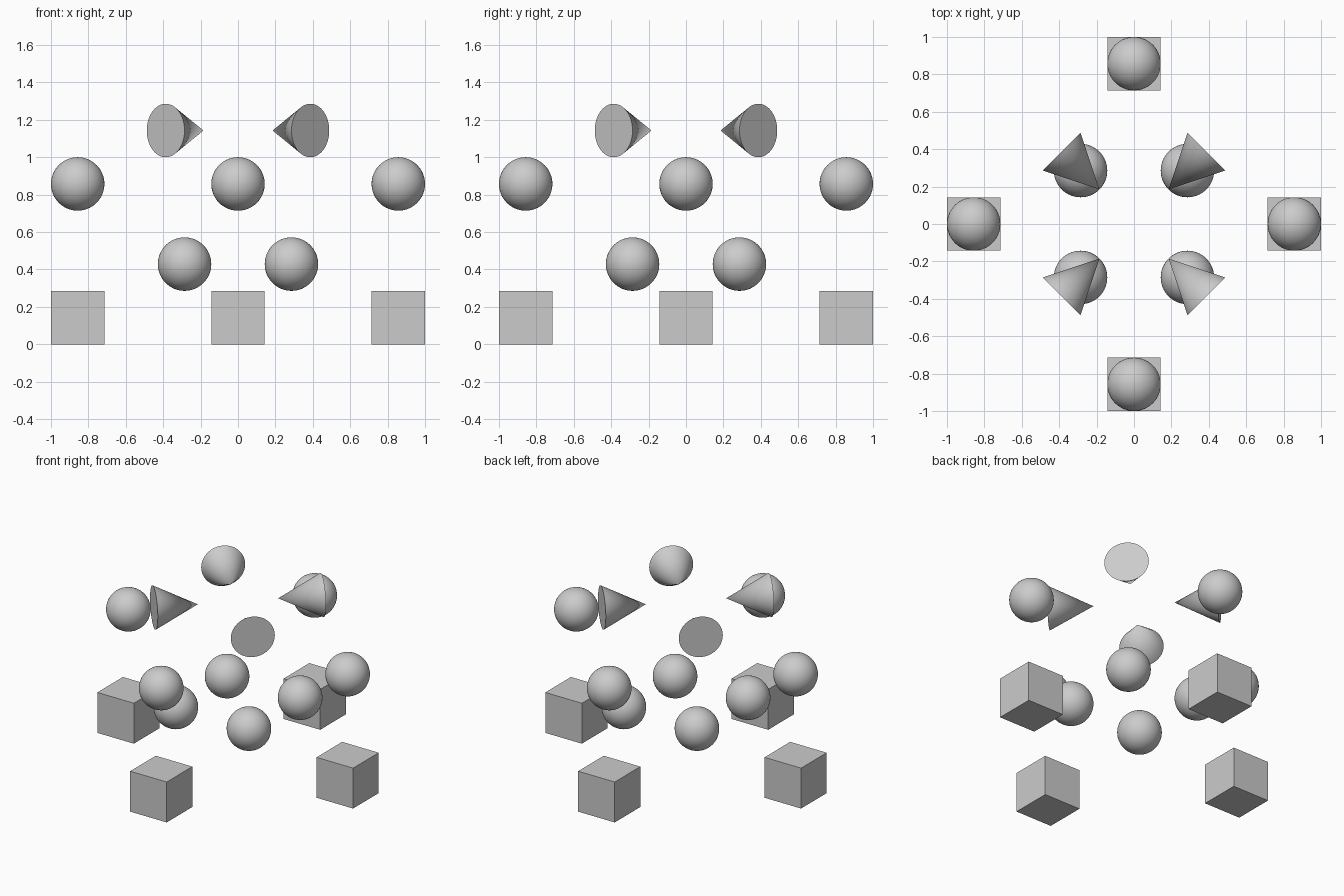
import bpy
from math import pi, cos, sin, sqrt
from mathutils import Vector

if "Cube" in bpy.data.objects:
    bpy.data.objects.remove(bpy.data.objects["Cube"])

U = 2 / 7          # size of every piece
R = U / 2


def finish(name, smooth=True):
    ob = bpy.context.object
    ob.name = name
    if smooth:
        bpy.ops.object.shade_smooth_by_angle(angle=pi / 6)


def ball(name, loc):
    bpy.ops.mesh.primitive_uv_sphere_add(segments=64, ring_count=32, radius=R, location=loc)
    finish(name)


for i in range(4):
    # Cubes on the ground with balls floating above, on the axes
    a = i * pi / 2
    x, y = 3 * U * cos(a), 3 * U * sin(a)
    bpy.ops.mesh.primitive_cube_add(size=U, location=(x, y, R))
    finish(f"ground_cube_{i + 1}", False)
    ball(f"outer_ball_{i + 1}", (x, y, 3 * U))

    # Inner balls with cones above, on the diagonals
    d = a + pi / 4
    x, y = sqrt(2) * U * cos(d), sqrt(2) * U * sin(d)
    ball(f"inner_ball_{i + 1}", (x, y, 1.5 * U))

    # Cones lie flat with their tips pointing to the centre
    inward = Vector((-x, -y, 0))
    bpy.ops.mesh.primitive_cone_add(vertices=64, radius1=R, radius2=0, depth=U,
                                    location=(x, y, 4 * U),
                                    rotation=inward.to_track_quat('Z', 'Y').to_euler())
    finish(f"upper_cone_{i + 1}")
